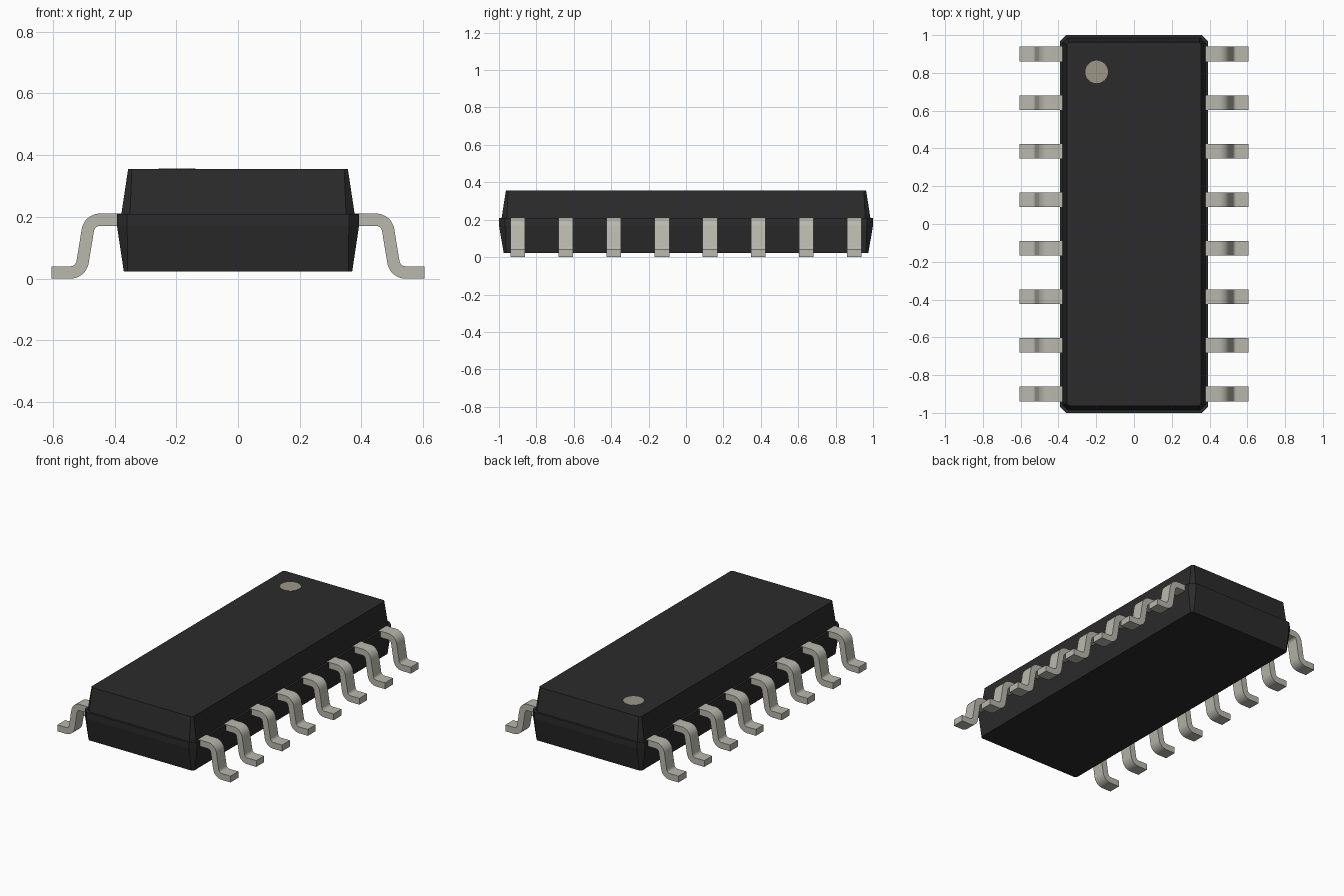
import bpy, bmesh
from math import cos, sin, pi
from mathutils import Vector

if "Cube" in bpy.data.objects:
    bpy.data.objects.remove(bpy.data.objects["Cube"])


def material(name, rgb):
    m = bpy.data.materials.new(name)
    m.diffuse_color = (*rgb, 1)
    m.use_nodes = True
    m.node_tree.nodes["Principled BSDF"].inputs["Base Color"].default_value = m.diffuse_color
    return m


def finish(name, bm, mat):
    bmesh.ops.recalc_face_normals(bm, faces=bm.faces[:])
    me = bpy.data.meshes.new(name)
    bm.to_mesh(me)
    bm.free()
    ob = bpy.data.objects.new(name, me)
    bpy.context.collection.objects.link(ob)
    me.materials.append(mat)
    return ob


def loft(rings):
    """Skin closed rings of points and cap both ends."""
    bm = bmesh.new()
    loops = [[bm.verts.new(p) for p in r] for r in rings]
    n = len(loops[0])
    for a, b in zip(loops, loops[1:]):
        for i in range(n):
            j = (i + 1) % n
            bm.faces.new((a[i], a[j], b[j], b[i]))
    bm.faces.new(loops[0])
    bm.faces.new(loops[-1])
    return bm


def chamfered(x, y, c, z):
    return [(x, c - y, z), (x, y - c, z), (x - c, y, z), (c - x, y, z),
            (-x, y - c, z), (-x, c - y, z), (c - x, -y, z), (x - c, -y, z)]


plastic = material("black_plastic", (0.024, 0.024, 0.024))
metal = material("tinned_metal", (0.48, 0.48, 0.42))
paint = material("marker_paint", (0.34, 0.31, 0.25))

# Body: two tapered halves with a stepped parting band
finish("package_body", loft([
    chamfered(0.37, 0.975, 0.012, 0.023),
    chamfered(0.392, 1.0, 0.033, 0.17),
    chamfered(0.392, 1.0, 0.033, 0.209),
    chamfered(0.378, 0.986, 0.028, 0.209),
    chamfered(0.356, 0.963, 0.012, 0.355)]), plastic)

# Lead: filleted S-shaped centreline with thickness and width
THICK, WIDTH, COUNT, PITCH, RADIUS = 0.04, 0.078, 8, 0.257, 0.04
path = [Vector(p) for p in [(0.375, 0.191), (0.481, 0.191), (0.509, 0.02), (0.605, 0.02)]]


def normal(d):
    return Vector((-d.y, d.x))


stations = [(path[0], normal((path[1] - path[0]).normalized()))]
for a, b, c in zip(path, path[1:], path[2:]):
    d1, d2 = (b - a).normalized(), (c - b).normalized()
    turn = d1.angle_signed(d2) * -1          # counter-clockwise positive
    side = 1 if turn > 0 else -1
    tangent = RADIUS * abs(sin(turn / 2) / cos(turn / 2))
    centre = b - d1 * tangent + normal(d1) * side * RADIUS
    for i in range(9):
        t = turn * i / 8
        n1 = normal(d1)
        n = Vector((n1.x * cos(t) - n1.y * sin(t), n1.x * sin(t) + n1.y * cos(t)))
        stations.append((centre - n * side * RADIUS, n))
stations.append((path[-1], normal((path[-1] - path[-2]).normalized())))

y0, rings = -PITCH * (COUNT - 1) / 2, []
for p, n in stations:
    hi, lo = p + n * THICK / 2, p - n * THICK / 2
    rings.append([(q.x, y0 + s * WIDTH / 2, q.y)
                  for q, s in ((hi, -1), (hi, 1), (lo, 1), (lo, -1))])
leads = finish("leads", loft(rings), metal)
bpy.context.view_layer.objects.active = leads
leads.select_set(True)
bpy.ops.object.shade_smooth_by_angle(angle=pi / 6)

# Repeat along the side, then mirror to the other side
arr = leads.modifiers.new("row", 'ARRAY')
arr.count = COUNT
arr.use_relative_offset = False
arr.use_constant_offset = True
arr.constant_offset_displace = (0, PITCH, 0)
leads.modifiers.new("both_sides", 'MIRROR').use_axis[0] = True

# Round dot marking the first lead
ring = [(-0.198 + 0.06 * cos(i * pi / 16), 0.805 + 0.06 * sin(i * pi / 16)) for i in range(32)]
finish("pin_one_marker", loft([[(x, y, z) for x, y in ring] for z in (0.35, 0.357)]), paint)
